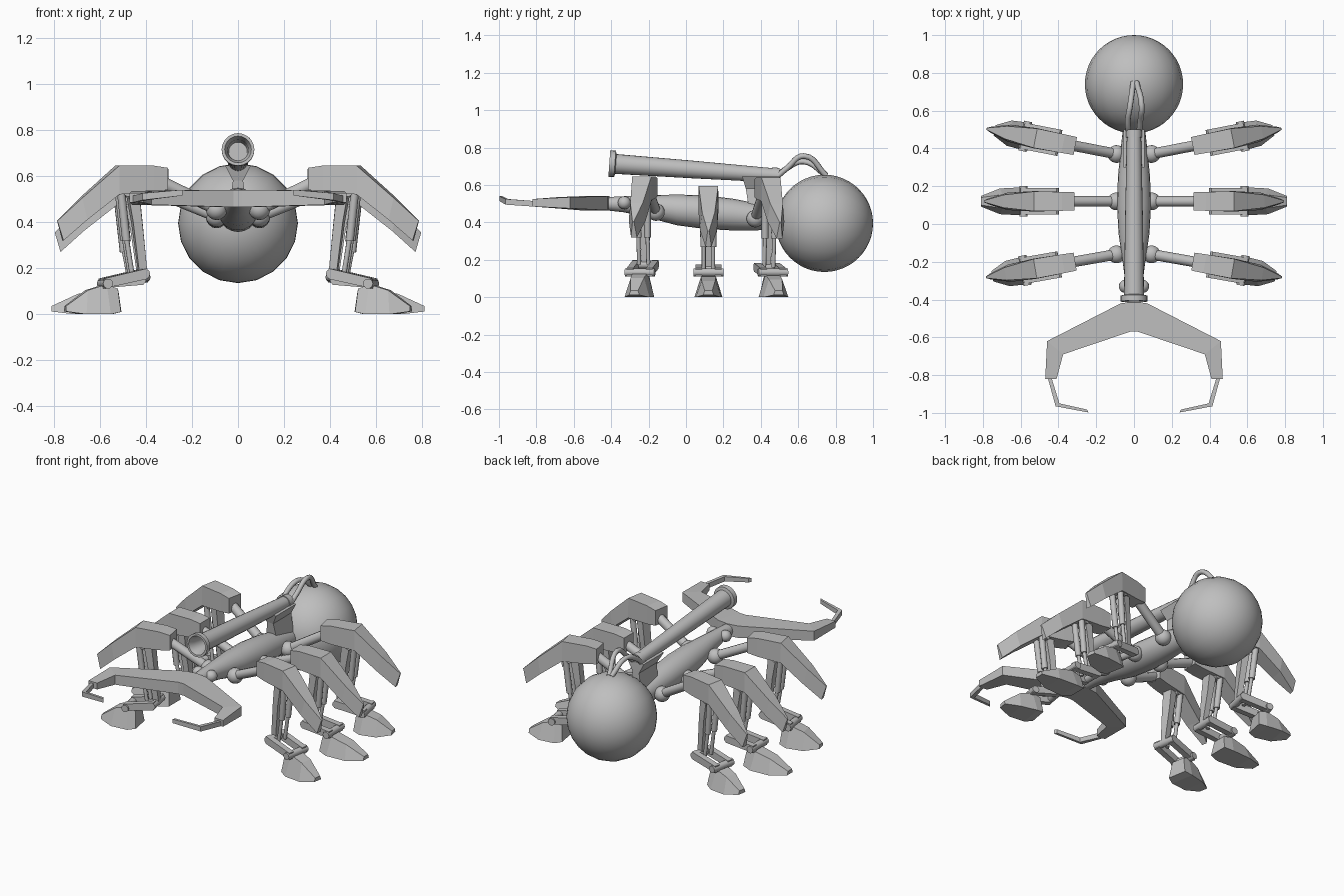
import bpy, bmesh, math
from mathutils import Vector, Matrix

if "Cube" in bpy.data.objects:
    bpy.data.objects.remove(bpy.data.objects["Cube"])

grey = bpy.data.materials.new("plain_grey")
grey.use_nodes = True
tone = (0.52, 0.52, 0.52, 1)
grey.diffuse_color = tone
grey.node_tree.nodes["Principled BSDF"].inputs["Base Color"].default_value = tone


def finish(name, bm, mirror=False, smooth=False, matrix=None):
    """Turn a bmesh into a named, coloured object."""
    if matrix:
        bm.transform(matrix)
    bmesh.ops.recalc_face_normals(bm, faces=bm.faces)
    mesh = bpy.data.meshes.new(name)
    bm.to_mesh(mesh)
    bm.free()
    mesh.materials.append(grey)
    ob = bpy.data.objects.new(name, mesh)
    bpy.context.collection.objects.link(ob)
    if mirror:
        ob.modifiers.new("Mirror", "MIRROR").use_mirror_merge = False
    if smooth:
        bpy.ops.object.select_all(action="DESELECT")
        ob.select_set(True)
        bpy.context.view_layer.objects.active = ob
        bpy.ops.object.shade_smooth_by_angle(angle=math.radians(40))
    return ob


def loft(name, sections, **kw):
    """Skin a row of matching cross-sections and cap both ends."""
    bm = bmesh.new()
    rows = [[bm.verts.new(p) for p in s] for s in sections]
    for a, b in zip(rows, rows[1:]):
        for i in range(len(a)):
            j = (i + 1) % len(a)
            bm.faces.new((a[i], a[j], b[j], b[i]))
    bm.faces.new(rows[0])
    bm.faces.new(rows[-1])
    return finish(name, bm, **kw)


def ring(y, r, z=0, n=20):
    return [(r * math.cos(math.tau * i / n), y, z + r * math.sin(math.tau * i / n)) for i in range(n)]


def rod(name, a, b, r, n=10, **kw):
    """Cylinder between two points."""
    a, b = Vector(a), Vector(b)
    turn = (b - a).to_track_quat("Y", "Z").to_matrix().to_4x4()
    place = Matrix.Translation(a) @ turn
    kw["matrix"] = kw.get("matrix", Matrix()) @ place
    return loft(name, [ring(0, r, n=n), ring((b - a).length, r, n=n)], smooth=True, **kw)


def ball(name, centre, r, u=16, v=10, **kw):
    bm = bmesh.new()
    bmesh.ops.create_uvsphere(bm, u_segments=u, v_segments=v, radius=r)
    bm.transform(Matrix.Translation(centre) @ Matrix.Rotation(math.pi / 2, 4, "X"))
    return finish(name, bm, smooth=True, **kw)


def beam(name, sections, y=0, **kw):
    """Box-like bar; each section is top x, z, half width, bottom x, z, half width."""
    return loft(name, [[(tx, y - tw, tz), (tx, y + tw, tz), (bx, y + bw, bz), (bx, y - bw, bz)]
                       for tx, tz, tw, bx, bz, bw in sections], **kw)


# Body and abdomen
spine = [(-.43, .035, .5), (-.33, .043, .497), (-.2, .06, .485), (-.05, .082, .467), (.1, .09, .455),
         (.25, .085, .442), (.38, .072, .43), (.54, .055, .415)]
loft("body", [ring(y, r, z) for y, r, z in spine], smooth=True)
ball("abdomen", (0, .74, .395), .26, 20, 24)
ball("eye", (.045, -.33, .505), .035, mirror=True)

# Jaws: outer and inner edges in plan, with bottom and top heights
jaw = [((0, -.41), (0, -.57), .465, .54), ((.07, -.42), (.02, -.57), .465, .54),
       ((.46, -.62), (.375, -.69), .475, .535), ((.47, -.82), (.41, -.82), .485, .525)]
tip = [((.455, -.82), (.435, -.82), .485, .515), ((.415, -.965), (.395, -.95), .495, .525),
       ((.24, -.998), (.25, -.982), .515, .54)]
for name, path in (("jaw", jaw), ("jaw_tip", tip)):
    loft(name, [[(*o, lo), (*o, hi), (*i, hi), (*i, lo)] for o, i, lo, hi in path], mirror=True)

# Cannon with hollow flared muzzle, tilted down toward the back
tilt = Matrix.Translation((0, -.41, .715)) @ Matrix.Rotation(-.072, 4, "X")
barrel = [(.12, .04), (.04, .045), (0, .058), (0, .071), (.03, .071), (.035, .053),
          (.45, .047), (.87, .038), (.87, .042), (.91, .042)]
loft("cannon", [ring(y, r) for y, r in barrel], smooth=True, matrix=tilt)
loft("cannon_mount", [[(-w, y0, z), (w, y0, z), (w, .5, z), (-w, .5, z)]
                      for z, w, y0 in ((.45, .04, .34), (.58, .022, .32), (.645, .056, .3))])

# Hoses from cannon to abdomen
for name, side, peak in (("left_hose", 1, .755), ("right_hose", -1, .725)):
    curve = bpy.data.curves.new(name, "CURVE")
    curve.dimensions = "3D"
    curve.bevel_depth = .015
    curve.bevel_resolution = 2
    curve.resolution_u = 6
    curve.materials.append(grey)
    path = curve.splines.new("BEZIER")
    points = [(.025 * side, .47, .63), (.033 * side, .54, .69), (.01 + .03 * side, .63, peak),
              (.005 + .008 * side, .75, .65)]
    path.bezier_points.add(len(points) - 1)
    for bp, p in zip(path.bezier_points, points):
        bp.co = p
        bp.handle_left_type = bp.handle_right_type = "AUTO"
    bpy.context.collection.objects.link(bpy.data.objects.new(name, curve))


def leg(label, y, angle, drop, hip_z, ankle, foot_top, toe):
    """One leg built along +x, swung about its hip, mirrored to the other side."""
    hip = Vector((.09, y, 0))
    swing = Matrix.Translation(hip) @ Matrix.Rotation(math.radians(angle), 4, "Z") @ Matrix.Translation((-.09, 0, 0))
    high = {"matrix": swing @ Matrix.Translation((0, 0, -drop)), "mirror": True}
    low = {"matrix": swing, "mirror": True}
    part = lambda s: label + "_" + s
    ball(part("hip"), (.093, 0, hip_z), .047, **low)
    rod(part("shoulder_rod"), (.09, 0, hip_z), (.36, 0, .585 - drop), .028, **low)
    beam(part("thigh_armour"), [(.315, .635, .048, .315, .54, .048), (.38, .645, .05, .38, .53, .05),
                                (.53, .645, .052, .53, .52, .054), (.69, .505, .034, .67, .41, .046),
                                (.795, .405, .004, .77, .32, .016)], **high)
    # Shin and pistons
    base = ankle + drop
    beam(part("shin"), [(.44, .54, .03, .49, .54, .03), (.425, .4, .028, .465, .4, .028),
                        (.4, base, .016, .435, base, .016)], **high)
    rod(part("knee_axle"), (.49, -.045, .53), (.49, .045, .53), .02, **high)
    for s in (-1, 1):
        rod(part("piston"), (.52, .03 * s, .54), (.495, .025 * s, .32), .018, **high)
        rod(part("piston_rod"), (.495, .025 * s, .33), (.47, .025 * s, base), .011, **high)
        beam(part("ankle_bar"), [(.41, ankle + .024, .018, .41, ankle - .022, .018),
                                 (.6, .155, .018, .6, .112, .018)], y=.052 * s, **low)
    rod(part("ankle_axle"), (.42, -.07, ankle), (.42, .07, ankle), .022, **low)
    rod(part("foot_axle"), (.585, -.08, .133), (.585, .08, .133), .022, **low)
    # Wedge-shaped foot
    heel = .525
    along = lambda t: heel + t * (toe - heel)
    beam(part("foot"), [(heel + .01, foot_top * .85, .042, heel, .01, .06),
                        (along(.25), foot_top, .04, along(.2), 0, .075),
                        (along(.6), foot_top * .8, .036, along(.65), 0, .068),
                        (toe, .035, .02, toe, .012, .028)], **low)


leg("front_leg", -.16, -10, 0, .455, .175, .13, .76)
leg("middle_leg", .12, 0, .05, .425, .15, .11, .81)
leg("rear_leg", .37, 11, .005, .42, .16, .12, .75)
